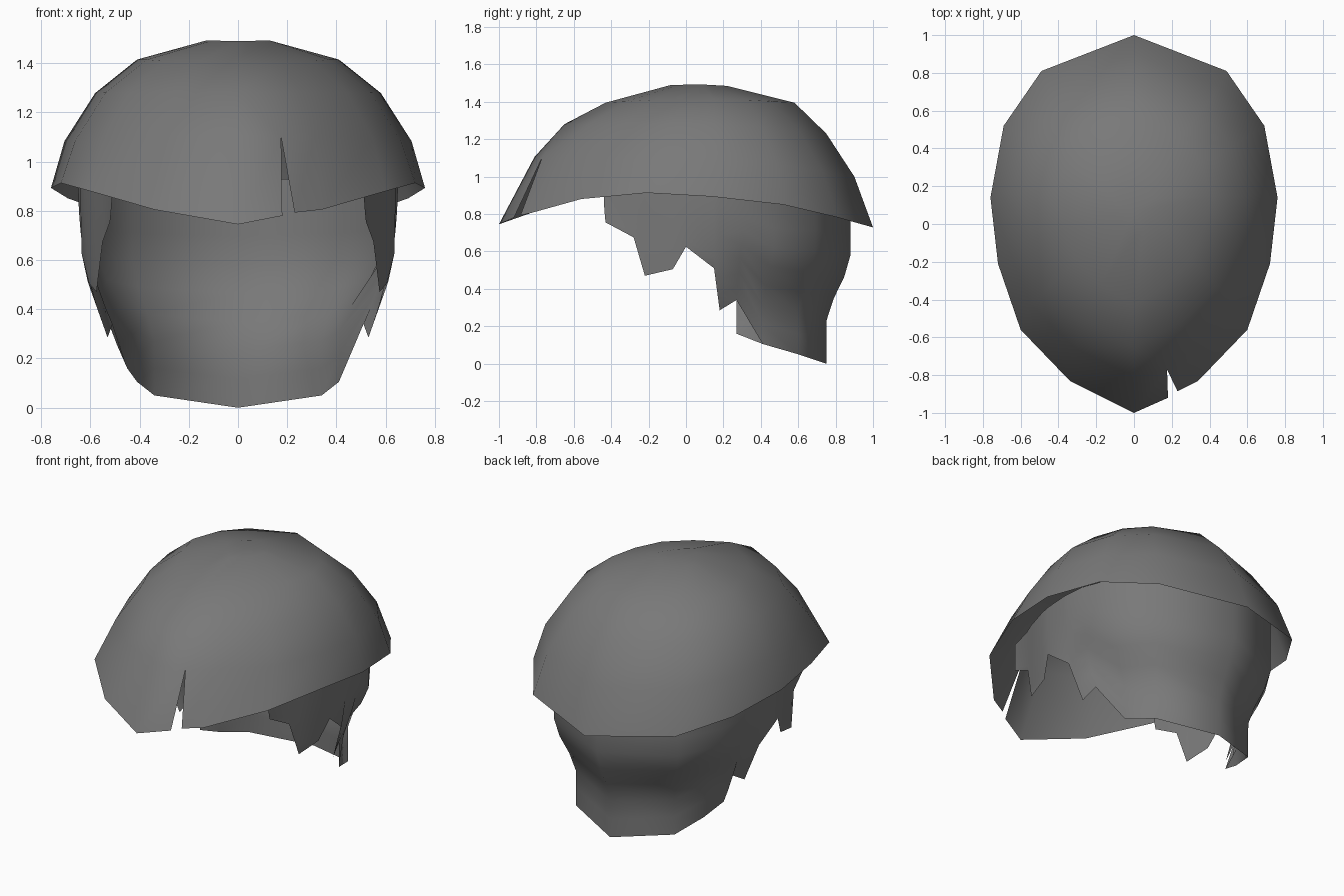
import bpy, bmesh

if "Cube" in bpy.data.objects:
    bpy.data.objects.remove(bpy.data.objects["Cube"])

mat = bpy.data.materials.new("dark grey hair")
mat.diffuse_color = (0.19, 0.19, 0.19, 1)
mat.use_nodes = True
mat.node_tree.nodes["Principled BSDF"].inputs["Base Color"].default_value = mat.diffuse_color


def finish(name, bm):
    bmesh.ops.recalc_face_normals(bm, faces=bm.faces)
    me = bpy.data.meshes.new(name)
    bm.to_mesh(me)
    bm.free()
    me.materials.append(mat)
    for p in me.polygons:
        p.use_smooth = True
    ob = bpy.data.objects.new(name, me)
    bpy.context.collection.objects.link(ob)
    return ob


# Cap of hair: egg-shaped rim, shrunk ring by ring up to the crown
half = [(0, -1, .745), (.34, -.83, .805), (.60, -.56, .88), (.72, -.21, .913),
        (.76, .14, .893), (.69, .52, .85), (.49, .81, .782), (0, 1, .728)]
rim = half + [(-x, y, z) for x, y, z in half[-2:0:-1]]
# half width, front y, back y, front z, side z, back z, pull towards a diamond outline
levels = [(.705, -.81, .90, 1.105, 1.085, 1.00, .04), (.58, -.65, .75, 1.28, 1.28, 1.23, .08),
          (.41, -.43, .58, 1.395, 1.415, 1.395, .18), (.13, -.08, .22, 1.49, 1.492, 1.485, .6)]
bm = bmesh.new()
rings = [[bm.verts.new(p) for p in rim]]
for w, yf, yb, zf, zs, zb, pull in levels:
    ring = []
    for x, y, _ in rim:
        z = zs + ((zf if y < 0 else zb) - zs) * y * y
        u = x / .76
        k = (abs(u) + abs(y - .14 * abs(u))) ** -pull
        ring.append(bm.verts.new((u * w * k, (yf + yb) / 2 + y * k * (yb - yf) / 2, z)))
    rings.append(ring)
# notch in the fringe
n1, n2, apex = [bm.verts.new(p) for p in ((.18, -.92, .78), (.23, -.885, .793), (.175, -.77, 1.10))]
n = len(rim)
for r, (lo, hi) in enumerate(zip(rings, rings[1:])):
    for i in range(n):
        a, b, c, d = lo[i], lo[(i + 1) % n], hi[(i + 1) % n], hi[i]
        if i == 0 and r == 0:
            bm.faces.new((a, n1, apex, d))
            bm.faces.new((n2, b, c, apex))
        elif i == 0 and r == 1:
            for f in ((a, apex, d), (apex, c, d), (apex, b, c)):
                bm.faces.new(f)
        else:
            bm.faces.new((a, b, c, d))
crown = bm.verts.new((0, .07, 1.485))
for i in range(n):
    bm.faces.new((rings[-1][i], rings[-1][(i + 1) % n], crown))
finish("hair_cap", bm)

# Back and side hair: columns from hidden top edge to ragged lower edge
# top x, top y, bottom x, bottom y, bottom z
cols = [(.51, -.44, .52, -.43, .755), (.55, -.29, .55, -.28, .675), (.58, -.22, .575, -.22, .47),
        (.625, -.07, .605, -.07, .505), (.64, 0, .635, 0, .625), (.65, .15, .61, .15, .51),
        (.65, .18, .53, .18, .285), (.64, .30, .51, .27, .34), (.575, .47, .41, .41, .105),
        (.43, .69, .34, .60, .05), (0, .88, 0, .75, 0)]
extra = (.63, .32, .45, .27, .16)   # longer lock on the left only
left = cols[:8] + [extra] + cols[8:-1]
path = cols + [(-a, b, -c, d, e) for a, b, c, d, e in left[::-1]]
TOP, STEPS = .93, 8
bm = bmesh.new()
grid = []
for tx, ty, bx, by, bz in path:
    col = []
    for k in range(STEPS + 1):
        t = k / STEPS
        q = min(1, max(0, (t - .36) / .42))
        back = q * q * (3 - 2 * q)            # nape curves in, then hangs straight
        side = t ** 2
        s = back if by > .4 else side
        col.append(bm.verts.new((tx + (bx - tx) * s, ty + (by - ty) * s, TOP + (bz - TOP) * t)))
    grid.append(col)
for a, b in zip(grid, grid[1:]):
    for k in range(STEPS):
        bm.faces.new((a[k], b[k], b[k + 1], a[k + 1]))
finish("back_hair", bm)
